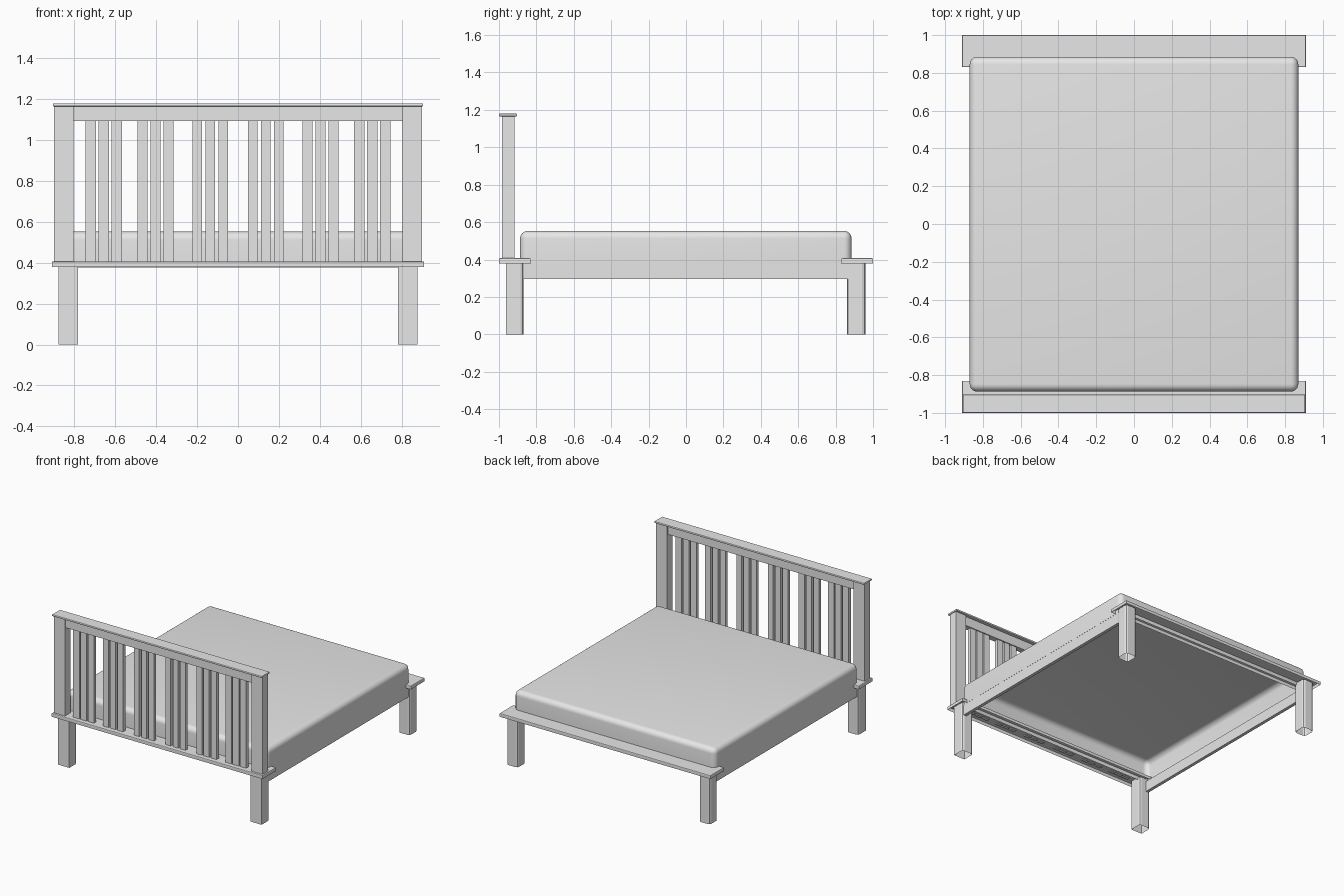
import bpy
import bmesh
from mathutils import Vector, Matrix

if "Cube" in bpy.data.objects:
    bpy.data.objects.remove(bpy.data.objects["Cube"], do_unlink=True)

# One plain grey for the whole bed
GREY = (0.8, 0.8, 0.8, 1.0)
grey = bpy.data.materials.new("plain_grey")
grey.use_nodes = True
grey.diffuse_color = GREY
grey.node_tree.nodes["Principled BSDF"].inputs["Base Color"].default_value = GREY


def block(name, x, y, z, bevel=0, pick=None, segments=1, open_bottom=False):
    """Box between the (low, high) pairs; pick chooses which edges are bevelled."""
    bm = bmesh.new()
    bmesh.ops.create_cube(bm, size=1)
    size = Vector((x[1] - x[0], y[1] - y[0], z[1] - z[0]))
    centre = Vector((x[0] + x[1], y[0] + y[1], z[0] + z[1])) / 2
    bm.transform(Matrix.Translation(centre) @ Matrix.Diagonal(size.to_4d()))
    if open_bottom:
        bm.normal_update()
        under = [f for f in bm.faces if f.normal.z < -0.5]
        bmesh.ops.delete(bm, geom=under, context='FACES')
    if bevel:
        edges = [e for e in bm.edges if pick(e)]
        bmesh.ops.bevel(bm, geom=edges, offset=bevel, segments=segments,
                        profile=0.5, affect='EDGES', clamp_overlap=True)
    bmesh.ops.recalc_face_normals(bm, faces=bm.faces)
    mesh = bpy.data.meshes.new(name)
    bm.to_mesh(mesh)
    bm.free()
    mesh.materials.append(grey)
    obj = bpy.data.objects.new(name, mesh)
    bpy.context.collection.objects.link(obj)
    return obj


def middle(e):
    return (e.verts[0].co + e.verts[1].co) / 2


def is_vertical(e):
    return abs(e.verts[0].co.z - e.verts[1].co.z) > 0.01


def spans(low, high, side):
    return tuple(sorted((low * side, high * side)))


# Mattress: soft shell with rounded top and corners
mattress = block("mattress", (-0.87, 0.87), (-0.887, 0.885), (0.378, 0.553),
                 0.04, lambda e: not e.is_boundary, 6, True)
for poly in mattress.data.polygons:
    poly.use_smooth = True

# Ledges at the head and foot
for name, y in (("head_ledge", (-1, -0.83)), ("foot_ledge", (0.83, 1))):
    block(name, (-0.911, 0.911), y, (0.38, 0.407), 0.006,
          lambda e: middle(e).z > 0.4, 2, True)

# Legs, side rails and headboard posts on both sides
for side, label in ((1, "left"), (-1, "right")):
    leg_x = spans(0.783, 0.878, side)
    block("head_leg_" + label, leg_x, (-0.963, -0.869), (0, 0.4), 0.016,
          lambda e: is_vertical(e) and middle(e).y > -0.9, 2, True)
    block("foot_leg_" + label, leg_x, (0.862, 0.96), (0, 0.4), 0.018,
          is_vertical, 2, True)
    block("side_rail_" + label, spans(0.842, 0.867, side), (-0.872, 0.872),
          (0.297, 0.38))
    block("headboard_post_" + label, spans(0.805, 0.9, side),
          (-0.984, -0.918), (0.4, 1.168))

# Headboard top rail and cap
block("headboard_rail", (-0.81, 0.81), (-0.975, -0.93), (1.093, 1.168))
block("headboard_cap", (-0.906, 0.906), (-1, -0.903), (1.165, 1.18), 0.005,
      lambda e: not is_vertical(e), 2)

# Headboard slats in six groups of three
number = 0
for centre, width in ((0.657, 0.052), (0.404, 0.048), (0.136, 0.046)):
    for side in (1, -1):
        for step in (-1, 0, 1):
            number += 1
            x = centre * side + step * 0.0635
            block(f"headboard_slat_{number}", (x - width / 2, x + width / 2),
                  (-0.966, -0.938), (0.4, 1.1))
